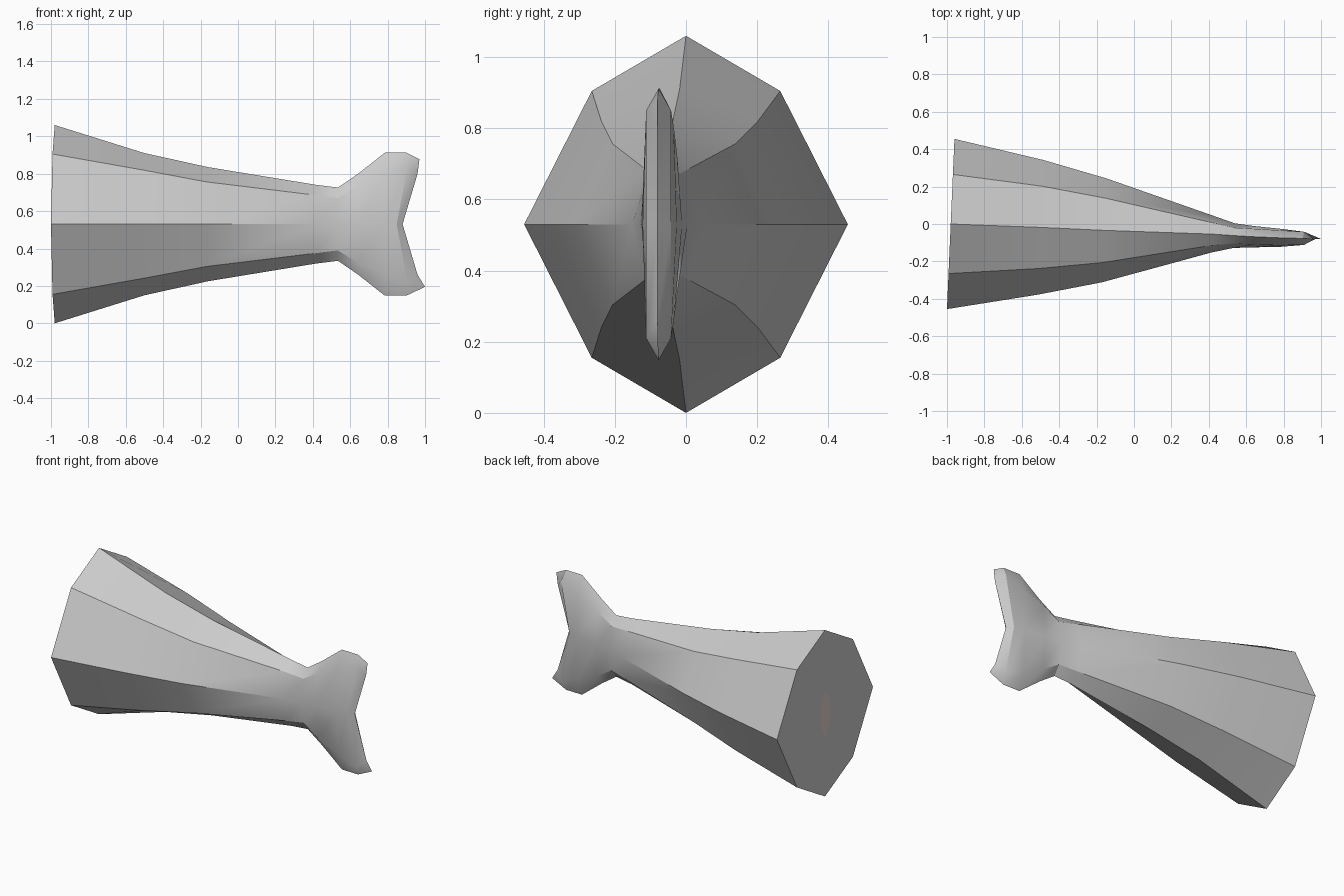
import bpy, bmesh, math

if "Cube" in bpy.data.objects:
    bpy.data.objects.remove(bpy.data.objects["Cube"])

CZ = 0.53  # centre height of the tail


def ring(x, cy, top, dz, dy, side, xd=None, xm=None):
    """Eight-sided section: top point, diagonals, side points, mirrored below."""
    xd = x if xd is None else xd
    xm = x if xm is None else xm
    pts = [(x, 0, top), (xd, dy, dz), (xm, side, 0), (xd, dy, -dz),
           (x, 0, -top), (xd, -dy, -dz), (xm, -side, 0), (xd, -dy, dz)]
    return [(px + 0.044 * y, cy + y, CZ + z) for px, y, z in pts]


def make_object(name, bm):
    bmesh.ops.recalc_face_normals(bm, faces=bm.faces)
    me = bpy.data.meshes.new(name)
    bm.to_mesh(me)
    bm.free()
    ob = bpy.data.objects.new(name, me)
    bpy.context.collection.objects.link(ob)
    return ob


# Tapering body and fin: centre y, half height, diagonal z / y, half width
sections = [
    ring(-0.98, 0.0, 0.53, 0.375, 0.265, 0.455),
    ring(-0.50, -0.018, 0.38, 0.29, 0.22, 0.36),
    ring(-0.16, -0.034, 0.305, 0.226, 0.172, 0.278),
    ring(0.42, -0.054, 0.21, 0.155, 0.060, 0.098),
    ring(0.535, -0.062, 0.196, 0.14, 0.042, 0.066),
    ring(0.64, -0.068, 0.268, 0.205, 0.042, 0.057),
    ring(0.785, -0.074, 0.382, 0.27, 0.040, 0.048),
    ring(0.90, -0.077, 0.382, 0.32, 0.035, 0.035, xd=0.91, xm=0.85),
    ring(0.98, -0.080, 0.347, 0.27, 0.0, 0.0, xd=0.96, xm=0.88),
]
bm = bmesh.new()
loops = [[bm.verts.new(p) for p in s] for s in sections]
for a, b in zip(loops, loops[1:]):
    for i in range(8):
        j = (i + 1) % 8
        bm.faces.new((a[i], a[j], b[j], b[i]))
bm.faces.new(loops[0])
# Lower fin tip reaches a little further back than the upper one
loops[-1][0].co.x = 0.97
loops[-1][4].co.x = 1.0
loops[-1][4].co.z = 0.195
# Close the trailing edge of the fin into a knife edge
bmesh.ops.remove_doubles(bm, verts=bm.verts, dist=0.0005)
tail = make_object("fish_tail", bm)
bpy.context.view_layer.objects.active = tail
tail.select_set(True)
bpy.ops.object.shade_smooth_by_angle(angle=math.radians(30))

# Bone in the middle of the cut end
bm = bmesh.new()
bone_pts = ring(-0.983, 0.0, 0.155, 0.075, 0.036, 0.045)
bm.faces.new([bm.verts.new(p) for p in bone_pts])
bone = make_object("tail_bone", bm)
if bone.data.polygons[0].normal.x > 0:
    bone.data.flip_normals()
mat = bpy.data.materials.new("bone_pink")
mat.diffuse_color = (0.75, 0.60, 0.56, 1)
mat.use_nodes = True
mat.node_tree.nodes["Principled BSDF"].inputs["Base Color"].default_value = mat.diffuse_color
bone.data.materials.append(mat)
